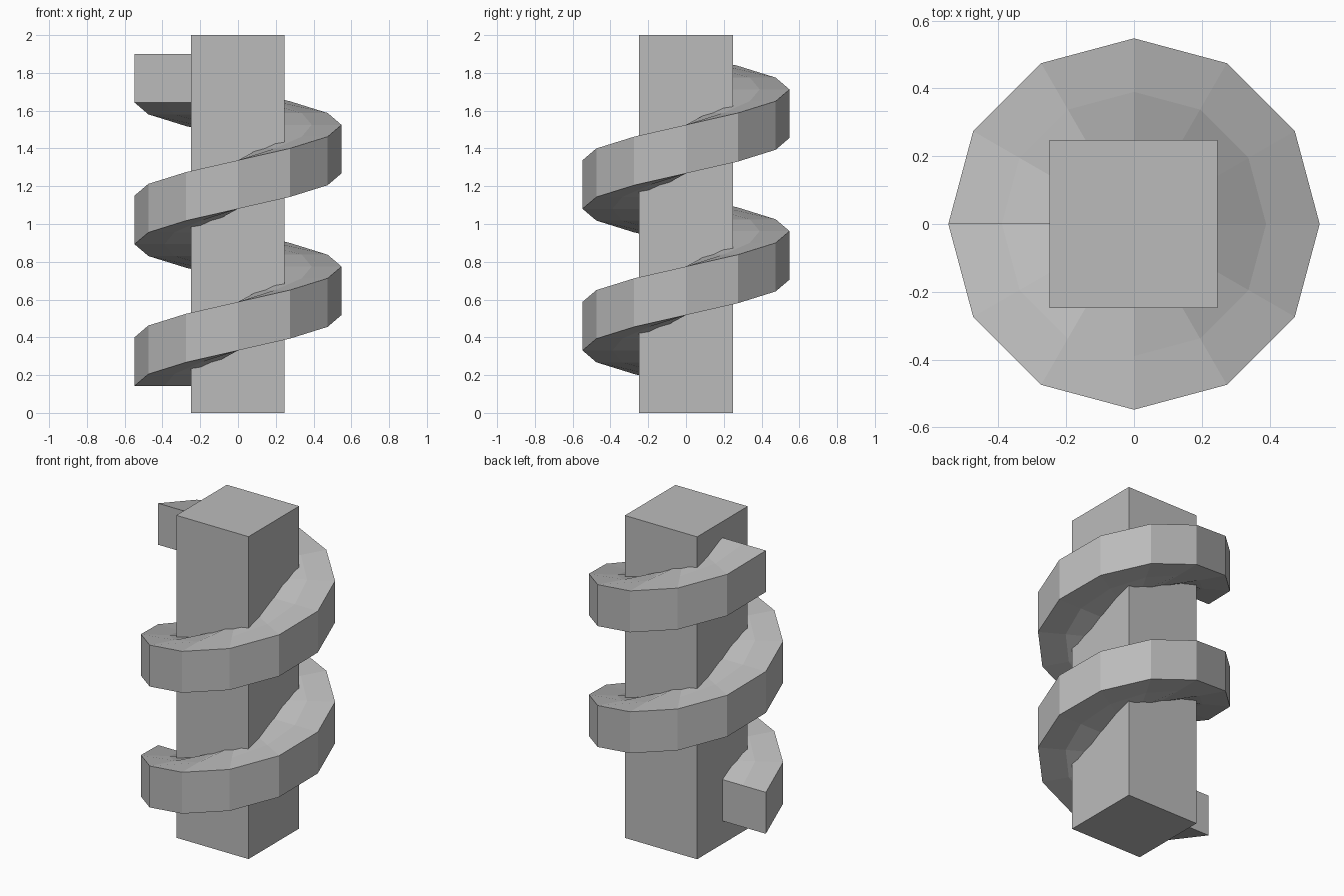
import bpy, bmesh, math
from mathutils import Vector

default_cube = bpy.data.objects.get("Cube")
if default_cube:
    bpy.data.objects.remove(default_cube, do_unlink=True)

HALF = 0.248                               # half width of the post
OUTER, MIDDLE, INNER = 0.548, 0.39, 0.23   # radii of the spiral ramp
BOTTOM, TOP = 0.143, 0.40                  # ramp section at its start
PITCH, TURNS, SIDES = 0.75, 2, 12

grey = bpy.data.materials.new("plain grey")
grey.use_nodes = True
grey.diffuse_color = (0.5, 0.5, 0.5, 1)
grey.node_tree.nodes["Principled BSDF"].inputs["Base Color"].default_value = grey.diffuse_color


def finish(name, bm):
    bmesh.ops.recalc_face_normals(bm, faces=bm.faces)
    mesh = bpy.data.meshes.new(name)
    bm.to_mesh(mesh)
    bm.free()
    mesh.materials.append(grey)
    obj = bpy.data.objects.new(name, mesh)
    bpy.context.collection.objects.link(obj)


# Square centre post
bm = bmesh.new()
bmesh.ops.create_cube(bm, size=1)
bmesh.ops.scale(bm, vec=(2 * HALF, 2 * HALF, 2), verts=bm.verts)
bmesh.ops.translate(bm, vec=(-0.002, 0, 1), verts=bm.verts)
finish("centre_post", bm)

# Spiral ramp: a rectangular section screwed around the post
bm = bmesh.new()
section = [(OUTER, BOTTOM), (OUTER, TOP), (MIDDLE, TOP),
           (INNER, TOP), (INNER, BOTTOM), (MIDDLE, BOTTOM)]
verts = [bm.verts.new((-r, 0, z)) for r, z in section]
edges = [bm.edges.new((a, b)) for a, b in zip(verts, verts[1:] + verts[:1])]
bmesh.ops.spin(bm, geom=verts + edges, cent=(0, 0, 0), axis=(0, 0, 1),
               dvec=Vector((0, 0, PITCH / SIDES)),
               angle=TURNS * math.tau, steps=TURNS * SIDES)
# Flat end caps
open_edges = [e for e in bm.edges if e.is_boundary]
bmesh.ops.holes_fill(bm, edges=open_edges, sides=0)
finish("spiral_ramp", bm)
